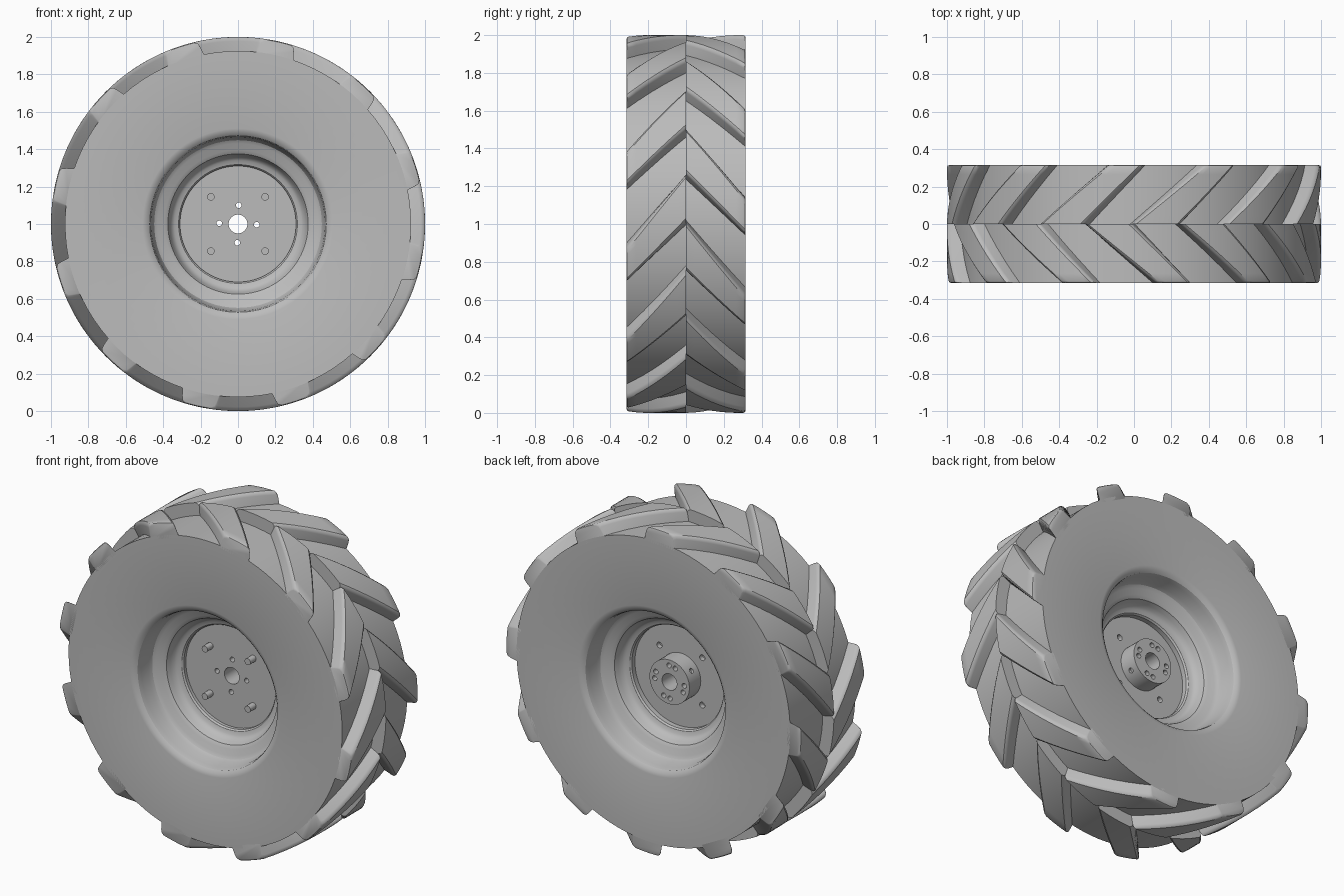
import bpy, bmesh
from math import cos, sin, radians, pi
from mathutils import Matrix, Vector

if "Cube" in bpy.data.objects:
    bpy.data.objects.remove(bpy.data.objects["Cube"])

HALF = 0.315      # half width of the wheel
COUNT = 12        # lugs on each half

grey = bpy.data.materials.new("plain grey")
grey.use_nodes = True
grey.diffuse_color = (0.5, 0.5, 0.5, 1)
grey.node_tree.nodes["Principled BSDF"].inputs["Base Color"].default_value = (0.5, 0.5, 0.5, 1)


def polar(r, degrees, y):
    a = radians(degrees)
    return Vector((r * cos(a), y, 1 + r * sin(a)))


def finish(name, bm, angle=30):
    bmesh.ops.recalc_face_normals(bm, faces=bm.faces)
    mesh = bpy.data.meshes.new(name)
    bm.to_mesh(mesh)
    bm.free()
    mesh.materials.append(grey)
    obj = bpy.data.objects.new(name, mesh)
    bpy.context.collection.objects.link(obj)
    bpy.ops.object.select_all(action='DESELECT')
    obj.select_set(True)
    bpy.context.view_layer.objects.active = obj
    bpy.ops.object.shade_smooth_by_angle(angle=radians(angle))
    return obj


def lathe(name, profile, steps, angle=30):
    """Spin a closed (radius, y) profile around the axle."""
    bm = bmesh.new()
    rings = [[bm.verts.new(polar(r, 360 * i / steps, y)) for r, y in profile]
             for i in range(steps)]
    n = len(profile)
    for i in range(steps):
        a, b = rings[i], rings[(i + 1) % steps]
        for j in range(n):
            k = (j + 1) % n
            bm.faces.new((a[j], a[k], b[k], b[j]))
    return finish(name, bm, angle)


def cylinder(bm, start, end, radius, steps=16):
    axis = end - start
    place = Matrix.Translation((start + end) / 2) @ axis.to_track_quat('Z', 'Y').to_matrix().to_4x4()
    bmesh.ops.create_cone(bm, cap_ends=True, segments=steps, radius1=radius,
                          radius2=radius, depth=axis.length, matrix=place)


# Tyre carcass with the stepped rim well, the same on both sides
well = [(0.925, HALF), (0.51, HALF), (0.488, 0.309), (0.472, 0.295), (0.465, 0.27),
        (0.458, 0.21), (0.448, 0.188), (0.43, 0.176), (0.395, 0.168), (0.375, 0.155),
        (0.365, 0.13), (0.355, 0.108), (0.34, 0.096), (0.318, 0.09), (0.31, 0.08), (0.31, 0.03)]
lathe("tyre_and_rim", well + [(r, -y) for r, y in reversed(well)], 96)


# Tread lugs: swept bars, staggered by half a pitch between the two halves
def add_lug(bm, side, turn):
    edge = [(-0.9, 0.91), (0.0, 0.978), (0.35, 0.992), (1.2, 1.0)]
    stations = [0, 0.14, 0.28, 0.42, 0.56, 0.7, 0.84, 0.965, 0.99, 1]
    rows = []
    for t in stations:
        low = 90.5 + (72 - 90.5) * t + turn
        high = 105.5 + (83 - 105.5) * t + turn
        drop = {0.99: 0.004, 1: 0.012}.get(t, 0)      # rounded shoulder
        section = [(low + a, r) for a, r in edge]
        section += [(low + 1.2 + (high - low - 2.4) * k / 5, 1.0) for k in range(1, 5)]
        section += [(high - a, r) for a, r in reversed(edge)]
        rows.append([bm.verts.new(polar(r - (drop if r > 0.95 else 0), a, side * HALF * t))
                     for a, r in section])
    for a, b in zip(rows, rows[1:]):
        for j in range(len(a)):
            k = (j + 1) % len(a)
            bm.faces.new((a[j], a[k], b[k], b[j]))
    bm.faces.new(rows[0])
    bm.faces.new(rows[-1])


for name, side, shift in (("front_lugs", -1, 0), ("back_lugs", 1, 15)):
    lugs = bmesh.new()
    for i in range(COUNT):
        add_lug(lugs, side, shift + i * 360 / COUNT)
    finish(name, lugs, 38)

# Centre disc with the hub on its back
hub = lathe("disc_and_hub", [(0.05, -0.06), (0.33, -0.06), (0.33, 0.05),
                             (0.135, 0.05), (0.135, 0.16), (0.05, 0.16)], 48)

# Drilled holes: through holes, blind holes, set screw holes, bolt ends
holes = bmesh.new()
for q in range(4):
    a = 90 * q - 2
    cylinder(holes, polar(0.1, a, -0.2), polar(0.1, a, 0.3), 0.015)
    cylinder(holes, polar(0.1, a + 25, 0.12), polar(0.1, a + 25, 0.3), 0.015)
    cylinder(holes, polar(0.118, a + 57, 0.105), polar(0.2, a + 57, 0.105), 0.015)
    cylinder(holes, polar(0.205, a + 47, 0.02), polar(0.205, a + 47, 0.2), 0.018)
cutter = finish("hole_cutter", holes)
cutter.hide_render = True
drill = hub.modifiers.new("drill", 'BOOLEAN')
drill.operation = 'DIFFERENCE'
drill.solver = 'EXACT'
drill.object = cutter
bpy.ops.object.select_all(action='DESELECT')
hub.select_set(True)
bpy.context.view_layer.objects.active = hub
bpy.ops.object.modifier_apply(modifier="drill")
bpy.data.objects.remove(cutter)
bpy.ops.object.shade_smooth_by_angle(angle=radians(30))

# Bolts on the front of the disc
bolts = bmesh.new()
for q in range(4):
    a = 90 * q + 45
    cylinder(bolts, polar(0.205, a, -0.115), polar(0.205, a, 0.0), 0.02)
finish("bolts", bolts)
